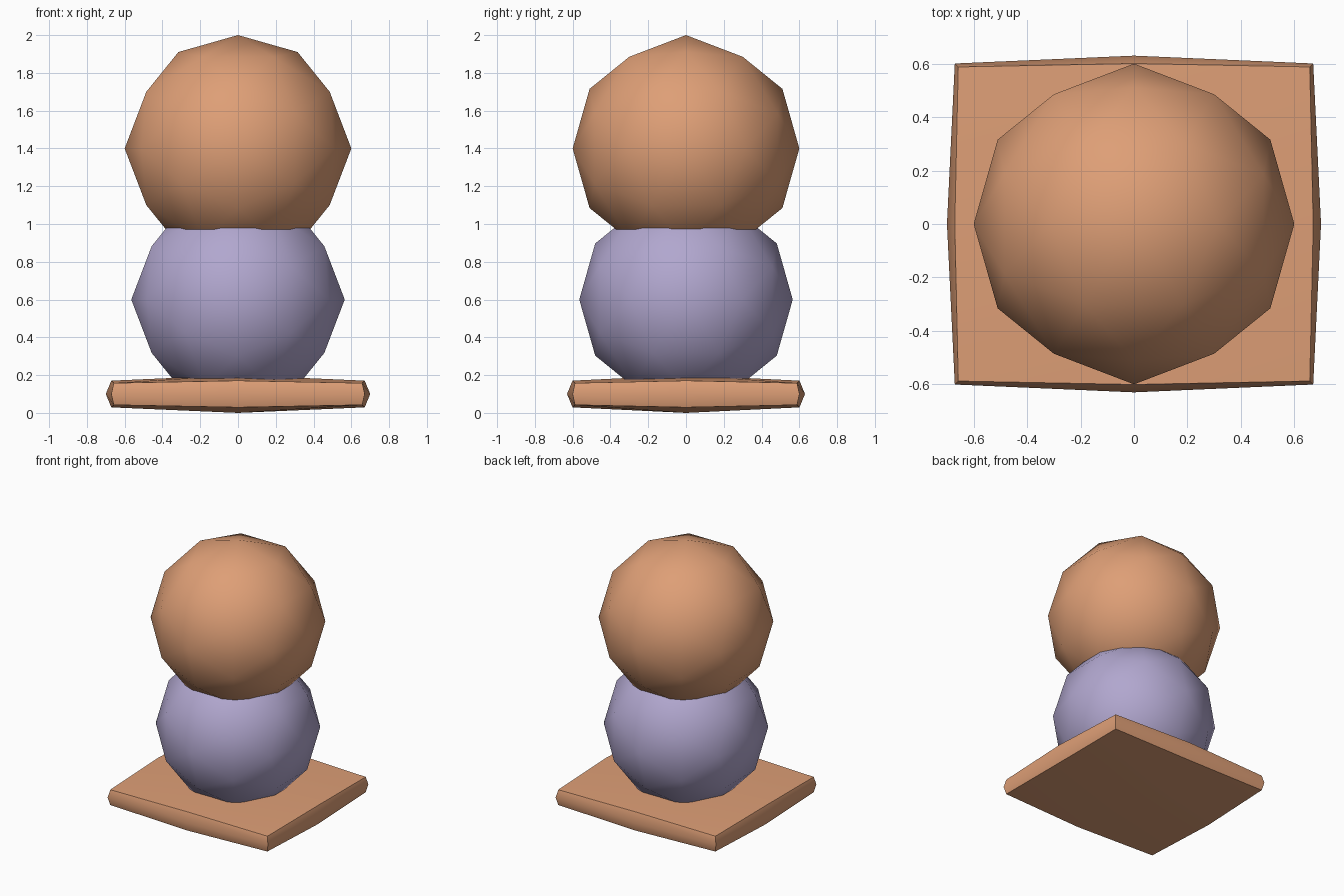
import bpy, bmesh, math
from mathutils import Vector

if "Cube" in bpy.data.objects:
    bpy.data.objects.remove(bpy.data.objects["Cube"])


def material(name, rgb):
    m = bpy.data.materials.new(name)
    m.diffuse_color = (*rgb, 1)
    m.use_nodes = True
    m.node_tree.nodes["Principled BSDF"].inputs["Base Color"].default_value = m.diffuse_color
    return m


def finish(bm, name, mat, z):
    """Smooth shade, keeping edges sharper than 50 degrees, and add to the scene."""
    bmesh.ops.recalc_face_normals(bm, faces=bm.faces[:])
    for f in bm.faces:
        f.smooth = True
    for e in bm.edges:
        e.smooth = e.calc_face_angle(0) < math.radians(50)
    me = bpy.data.meshes.new(name)
    bm.to_mesh(me)
    bm.free()
    me.materials.append(mat)
    ob = bpy.data.objects.new(name, me)
    ob.location.z = z
    bpy.context.collection.objects.link(ob)
    return ob


def ball(name, radius, z, mat):
    """Icosahedron aligned to the axes, subdivided once onto a sphere."""
    bm = bmesh.new()
    phi = (1 + math.sqrt(5)) / 2
    for a in (-1, 1):
        for b in (-phi, phi):
            for co in ((b, a, 0), (0, b, a), (a, 0, b)):
                bm.verts.new(co)
    bmesh.ops.convex_hull(bm, input=bm.verts[:])
    bmesh.ops.subdivide_edges(bm, edges=bm.edges[:], cuts=1, use_grid_fill=True)
    for v in bm.verts:
        v.co = v.co.normalized() * radius
    return finish(bm, name, mat, z)


def rounded_slab(name, half, r, z, mat):
    """Cube cut once each way: inner box corners plus a rounded offset."""
    bm = bmesh.new()
    bmesh.ops.create_cube(bm, size=2)
    bmesh.ops.subdivide_edges(bm, edges=bm.edges[:], cuts=1, use_grid_fill=True)
    for v in bm.verts:
        n = v.co.normalized()
        v.co = Vector([c * (h - r) + d * r for c, h, d in zip(v.co, half, n)])
    return finish(bm, name, mat, z)


orange = material("warm orange", (0.73, 0.345, 0.182))
purple = material("soft purple", (0.44, 0.385, 0.62))

# Base plate, lower ball, upper ball
rounded_slab("base", (0.70, 0.63, 0.10), 0.10, 0.10, orange)
ball("body", 0.565, 0.60, purple)
ball("head", 0.60, 1.40, orange)
